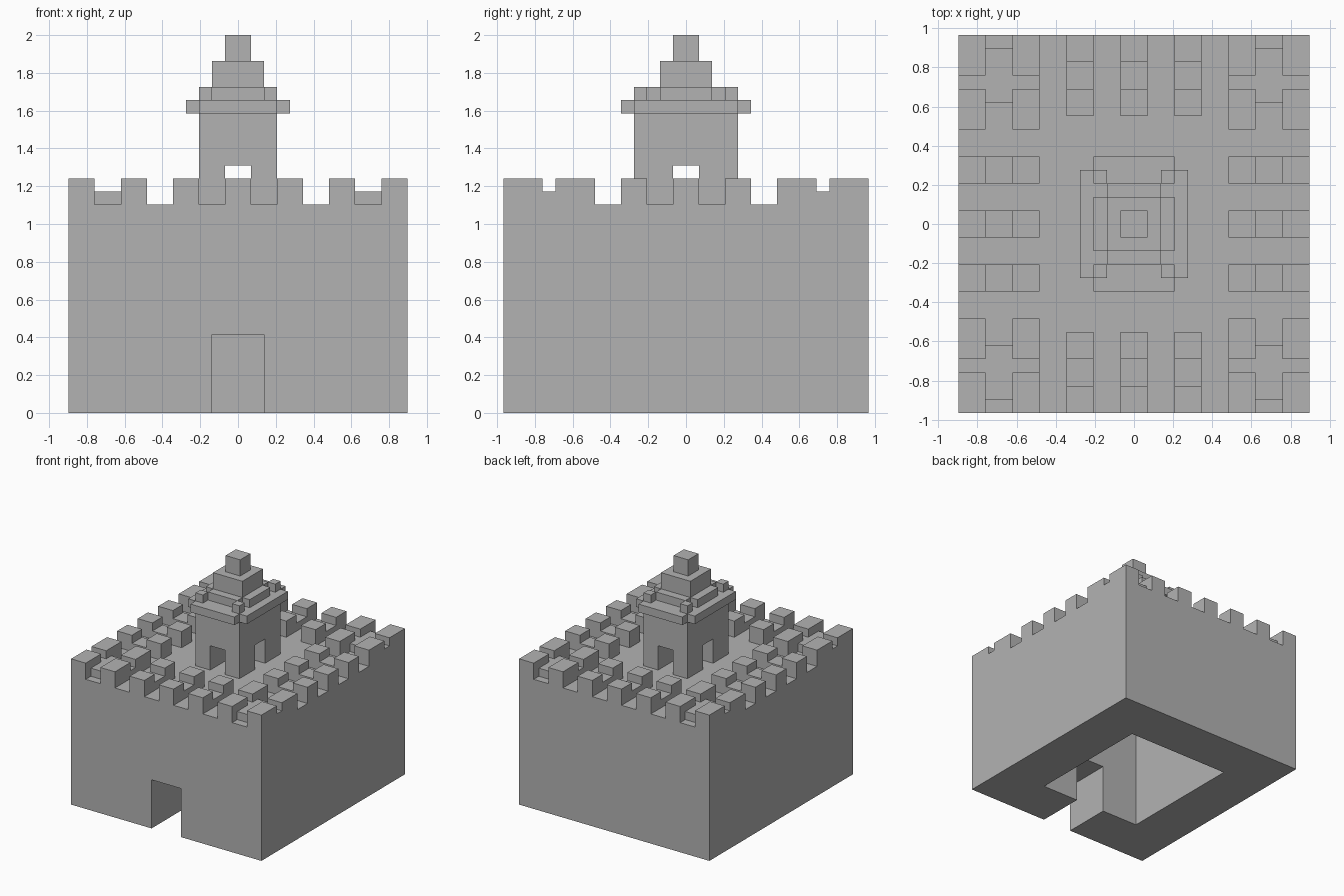
import bpy, bmesh
from itertools import product

if "Cube" in bpy.data.objects:
    bpy.data.objects.remove(bpy.data.objects["Cube"])

U = 2 / 29  # one block of the grid

stone = bpy.data.materials.new("grey_stone")
stone.diffuse_color = (0.45, 0.45, 0.45, 1)
stone.use_nodes = True
stone.node_tree.nodes["Principled BSDF"].inputs["Base Color"].default_value = stone.diffuse_color


def box(x0, x1, y0, y1, z0, z1):
    return set(product(range(x0, x1), range(y0, y1), range(z0, z1)))


def mirror4(cells):
    """Mirror blocks over x = 0 and y = 0."""
    out = set()
    for x, y, z in cells:
        out |= {(a, b, z) for a in (x, -1 - x) for b in (y, -1 - y)}
    return out


parts = {}

# Thick hollow walls with a gate passage at the front
parts["castle_walls"] = (box(-13, 13, -14, 14, 0, 16)
                         - box(-7, 7, -8, 8, 0, 15)
                         - box(-2, 2, -14, -8, 0, 6))

# Double rows of battlements, joined by low bridges
sides, ends = set(), set()
for c in (-4, 0, 4):
    sides |= box(7, 13, c - 1, c + 1, 16, 18) - box(9, 11, c - 1, c + 1, 17, 18)
    ends |= box(c - 1, c + 1, 8, 14, 16, 18) - box(c - 1, c + 1, 10, 12, 17, 18)
parts["side_battlements"] = mirror4(sides)
parts["end_battlements"] = mirror4(ends)

# Corner clusters: four blocks around a low cross
corner = box(7, 9, 7, 14, 16, 18) | box(11, 13, 7, 14, 16, 18)
corner -= box(7, 13, 10, 11, 17, 18)
corner |= box(9, 11, 9, 13, 16, 17)
parts["corner_battlements"] = mirror4(corner)

# Central tower with openings on all four sides
parts["tower"] = (box(-3, 3, -4, 4, 16, 23)
                  - box(-1, 1, -4, 4, 16, 19)
                  - box(-3, 3, -1, 1, 16, 19))

# Overhanging cornice with notched corners
parts["tower_cornice"] = box(-4, 4, -4, 4, 23, 24) | box(-3, 3, -5, 5, 23, 24)

# Corner studs and stepped roof
parts["roof_studs"] = mirror4(box(2, 3, 3, 4, 24, 25))
parts["stepped_roof"] = (box(-3, 3, -2, 2, 24, 25) | box(-2, 2, -3, 3, 24, 25)
                         | box(-2, 2, -2, 2, 25, 27))
parts["roof_finial"] = box(-1, 1, -1, 1, 27, 29)

everything = set().union(*parts.values())


def build(name, cells):
    """Skin the exposed sides of the blocks and merge flat areas."""
    bm = bmesh.new()
    verts = {}

    def vert(p):
        if p not in verts:
            verts[p] = bm.verts.new([v * U for v in p])
        return verts[p]

    for cell in sorted(cells):
        for axis, side in product(range(3), (0, 1)):
            near = list(cell)
            near[axis] += 2 * side - 1
            if tuple(near) in everything:
                continue
            b, c = (axis + 1) % 3, (axis + 2) % 3
            ring = []
            for i, j in ((0, 0), (1, 0), (1, 1), (0, 1)):
                p = list(cell)
                p[axis] += side
                p[b] += i
                p[c] += j
                ring.append(vert(tuple(p)))
            bm.faces.new(ring if side else ring[::-1])
    bmesh.ops.dissolve_limit(bm, angle_limit=0.01, verts=bm.verts[:], edges=bm.edges[:])
    mesh = bpy.data.meshes.new(name)
    bm.to_mesh(mesh)
    bm.free()
    mesh.materials.append(stone)
    bpy.context.collection.objects.link(bpy.data.objects.new(name, mesh))


for name, cells in parts.items():
    build(name, cells)
